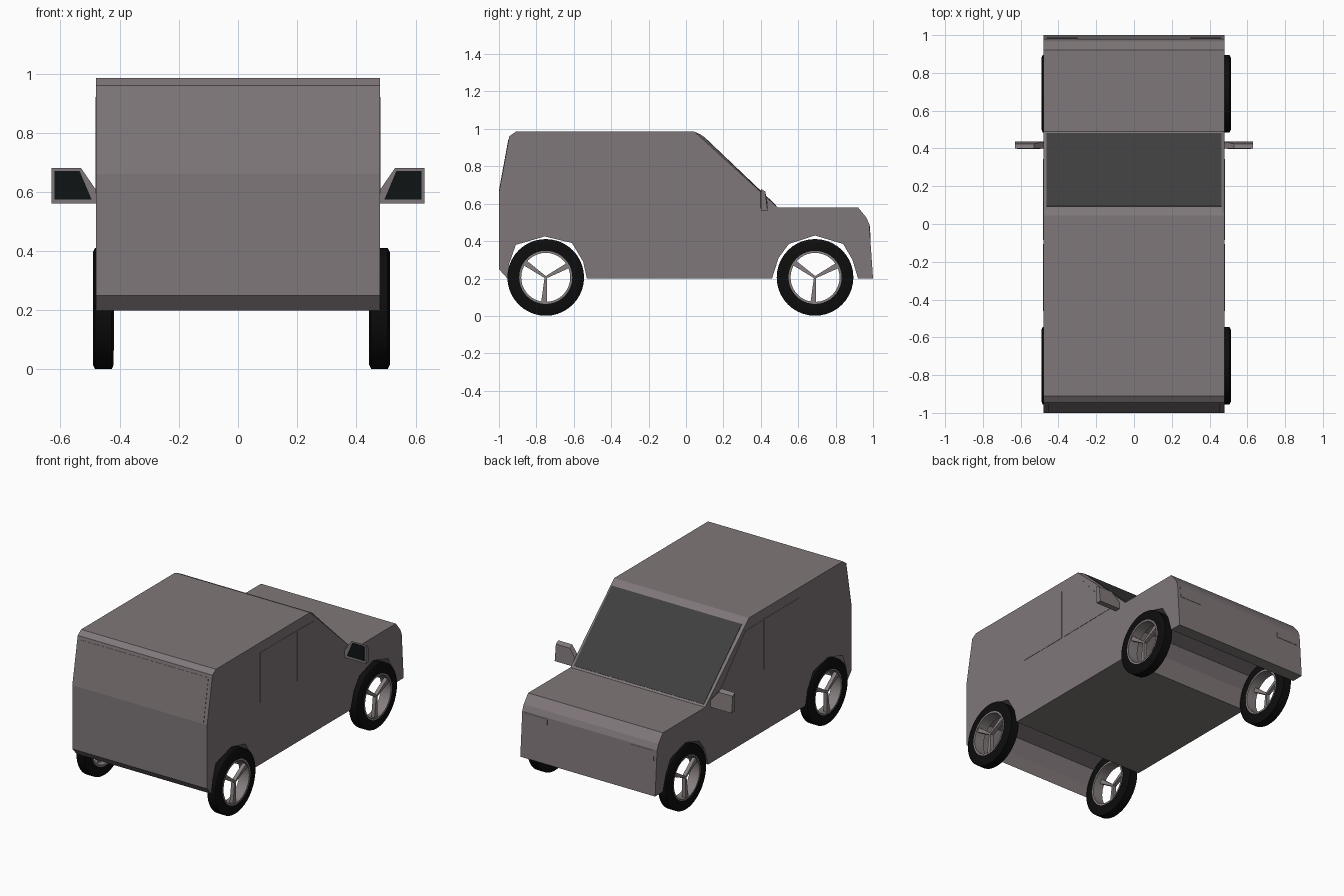
import bpy, bmesh, math
from mathutils import Vector

if "Cube" in bpy.data.objects:
    bpy.data.objects.remove(bpy.data.objects["Cube"])


def material(name, rgb):
    m = bpy.data.materials.new(name)
    m.diffuse_color = (*rgb, 1)
    m.use_nodes = True
    m.node_tree.nodes["Principled BSDF"].inputs["Base Color"].default_value = m.diffuse_color
    return m


PAINT = material("warm grey paint", (0.215, 0.185, 0.192))
GLASS = material("dark glass", (0.05, 0.05, 0.05))
TYRE = material("black rubber", (0.004, 0.004, 0.004))
MIRROR = material("mirror black", (0.005, 0.007, 0.007))
RIM = material("rim grey", (0.24, 0.21, 0.21))


def finish(bm, name, mat, smooth=False):
    bmesh.ops.recalc_face_normals(bm, faces=bm.faces)
    me = bpy.data.meshes.new(name)
    bm.to_mesh(me)
    bm.free()
    ob = bpy.data.objects.new(name, me)
    bpy.context.collection.objects.link(ob)
    me.materials.append(mat)
    if smooth:
        bpy.ops.object.select_all(action='DESELECT')
        ob.select_set(True)
        bpy.context.view_layer.objects.active = ob
        bpy.ops.object.shade_smooth_by_angle(angle=math.radians(35))
    return ob


def prism_bm(points, offset):
    """Solid made by sweeping a flat 3D polygon along an offset."""
    bm = bmesh.new()
    face = bm.faces.new([bm.verts.new(p) for p in points])
    ext = bmesh.ops.extrude_face_region(bm, geom=[face])
    vs = [g for g in ext["geom"] if isinstance(g, bmesh.types.BMVert)]
    bmesh.ops.translate(bm, vec=Vector(offset), verts=vs)
    return bm


def prism(name, points, offset, mat):
    return finish(prism_bm(points, offset), name, mat)


# Body: side profile with both wheel arches cut right through
W = 0.48
A, B = (0.08, 0.97), (0.49, 0.58)
profile = [(-1, 0.25), (-1, 0.66), (-0.945, 0.96), (-0.91, 0.985), (0.045, 0.985),
           A, B, (0.92, 0.58), (0.965, 0.525), (0.98, 0.49), (1, 0.2),
           (0.92, 0.2), (0.89, 0.3), (0.84, 0.385), (0.69, 0.43), (0.55, 0.385),
           (0.495, 0.31), (0.46, 0.2), (-0.53, 0.2), (-0.55, 0.29), (-0.61, 0.39),
           (-0.755, 0.425), (-0.91, 0.38), (-0.945, 0.28), (-0.955, 0.2)]
bm = prism_bm([(-W, y, z) for y, z in profile], (2 * W, 0, 0))
pillars = []
for e in bm.edges:
    ends = sorted((v.co.y, v.co.z) for v in e.verts)
    if all(abs(ends[i][j] - (A, B)[i][j]) < 1e-4 for i in (0, 1) for j in (0, 1)):
        pillars.append(e)
bmesh.ops.bevel(bm, geom=pillars, offset=0.014, segments=1, affect='EDGES')
finish(bm, "body", PAINT)


# Sloped plates: windscreen and tailgate window
def sloped_plate(name, p, q, t0, t1, half, out, mat, x0=None):
    p, q = Vector(p), Vector(q)
    a, b = p.lerp(q, t0), p.lerp(q, t1)
    lo = -half if x0 is None else x0
    prism(name, [(lo, *a), (half, *a), (half, *b), (lo, *b)], (0, *out), mat)


sloped_plate("windscreen", A, B, 0.03, 0.975, 0.463, (0.002, 0.002), GLASS)
sloped_plate("tailgate_window", (-1, 0.66), (-0.945, 0.96), 0.03, 0.93, 0.455,
             (-0.002, 0.0004), PAINT)

# Headlight plates
for s, side in ((1, "right"), (-1, "left")):
    lo, hi = sorted((s * 0.3, s * 0.46))
    sloped_plate("headlight_" + side, (0.98, 0.49), (1, 0.2), 0.03, 0.28, hi,
                 (0.002, 0.0002), PAINT, lo)

# Side windows and door mirrors
front_win = [(-0.085, 0.595), (-0.085, 0.92), (0.085, 0.915), (0.345, 0.625), (0.345, 0.6)]
rear_win = [(-0.46, 0.595), (-0.46, 0.92), (-0.105, 0.92), (-0.105, 0.595)]
shell = [(0.475, 0.56), (0.63, 0.56), (0.63, 0.68), (0.53, 0.68), (0.475, 0.6)]
pane = [(0.495, 0.575), (0.62, 0.575), (0.62, 0.67), (0.535, 0.67)]
for s, side in ((1, "right"), (-1, "left")):
    for nm, pts in (("front", front_win), ("rear", rear_win)):
        prism(f"{nm}_side_window_{side}", [(s * W, y, z) for y, z in pts],
              (s * 0.002, 0, 0), PAINT)
    bm = prism_bm([(s * x, 0.4, z) for x, z in shell], (0, 0.036, 0))
    for v in bm.verts:      # taper the back of the shell toward the top
        if v.co.y > 0.42 and v.co.z > 0.65:
            v.co.y -= 0.012
            v.co.z -= 0.015
    finish(bm, "door_mirror_" + side, PAINT)
    prism("mirror_glass_" + side, [(s * x, 0.4, z) for x, z in pane],
          (0, -0.002, 0), MIRROR)


# Wheels
def lathe(name, ring, centre, mat, n=40):
    bm = bmesh.new()
    loops = []
    for i in range(n):
        a = 2 * math.pi * i / n
        loops.append([bm.verts.new((centre[0] + x, centre[1] + r * math.cos(a),
                                    centre[2] + r * math.sin(a))) for x, r in ring])
    k = len(ring)
    for i in range(n):
        p, q = loops[i], loops[(i + 1) % n]
        for j in range(k):
            bm.faces.new((p[j], q[j], q[(j + 1) % k], p[(j + 1) % k]))
    return finish(bm, name, mat, True)


tyre_ring = [(-0.035, 0.14), (-0.035, 0.19), (-0.028, 0.205), (0.028, 0.205),
             (0.035, 0.19), (0.035, 0.14)]
rim_ring = [(-0.034, 0.131), (-0.034, 0.142), (0.036, 0.142), (0.036, 0.131)]
for cx, s, side in ((0.478, 1, "right"), (-0.455, -1, "left")):
    for cy, end in ((0.69, "nose"), (-0.75, "tail")):
        c = Vector((cx, cy, 0.206))
        tag = f"{end}_{side}"
        lathe("tyre_" + tag, tyre_ring, c, TYRE)
        lathe("rim_" + tag, rim_ring, c, RIM)
        for i, deg in enumerate((28, 145, 266)):
            a = math.radians(deg)
            u = Vector((0, math.cos(a), math.sin(a)))
            v = Vector((0, -math.sin(a), math.cos(a)))
            base = c + Vector((s * 0.004, 0, 0))
            pts = [base - v * 0.006, base + u * 0.136 - v * 0.015,
                   base + u * 0.136 + v * 0.015, base + v * 0.006]
            prism(f"spoke_{tag}_{i + 1}", pts, (s * 0.024, 0, 0), RIM)
